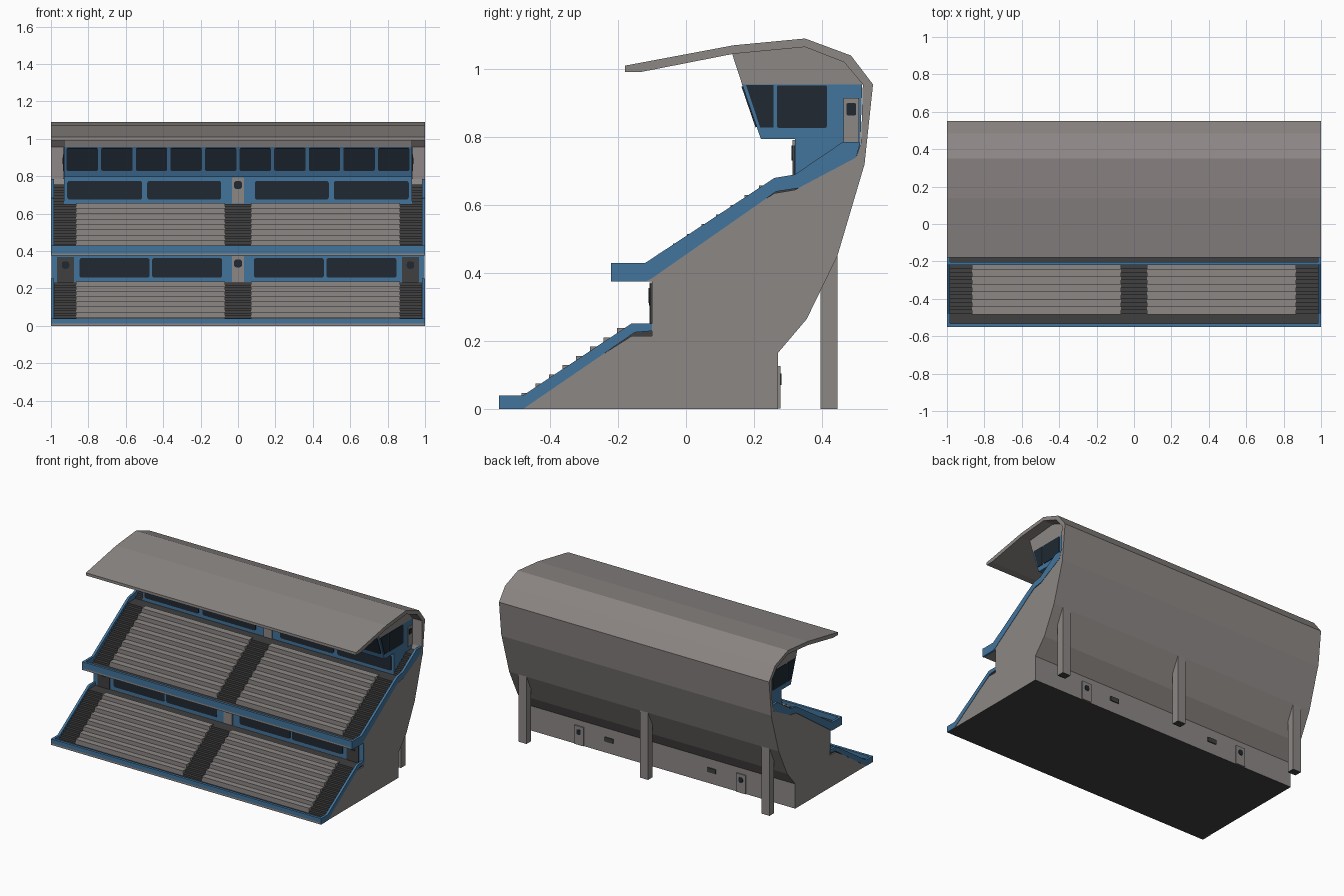
import bpy, bmesh, math
from mathutils import Vector


def mat(name, r, g, b):
    m = bpy.data.materials.new(name)
    m.diffuse_color = (r, g, b, 1)
    return m


GRAY = mat("warm gray", 0.265, 0.243, 0.235)
BLUE = mat("blue", 0.055, 0.175, 0.335)
DARK = mat("dark gray", 0.05, 0.05, 0.05)
GLASS = mat("dark glass", 0.014, 0.022, 0.032)


def solid(name, ring, offset, material, dark_base=False):
    """Extrude a ring of points along an offset into a closed solid."""
    bm = bmesh.new()
    a = [bm.verts.new(p) for p in ring]
    b = [bm.verts.new(Vector(p) + Vector(offset)) for p in ring]
    bm.faces.new(a)
    bm.faces.new(b[::-1])
    n = len(a)
    for i in range(n):
        bm.faces.new((a[i], b[i], b[(i + 1) % n], a[(i + 1) % n]))
    bmesh.ops.recalc_face_normals(bm, faces=bm.faces)
    if dark_base:
        for f in bm.faces:
            if f.normal.z < -0.9 and f.calc_center_median().z < 0.005:
                f.material_index = 1
    me = bpy.data.meshes.new(name)
    bm.to_mesh(me)
    bm.free()
    me.materials.append(material)
    if dark_base:
        me.materials.append(DARK)
    ob = bpy.data.objects.new(name, me)
    bpy.context.collection.objects.link(ob)
    return ob


def prism(name, yz, x0, x1, material, dark_base=False):
    return solid(name, [(x0, y, z) for y, z in yz], (x1 - x0, 0, 0), material, dark_base)


def box(name, x0, x1, y0, y1, z0, z1, material):
    return prism(name, [(y0, z0), (y1, z0), (y1, z1), (y0, z1)], x0, x1, material)


def plate(name, c, u, v, w, h, r, material, t=0.004):
    """Thin rounded rectangle lying on a wall."""
    c, u, v = Vector(c), Vector(u).normalized(), Vector(v).normalized()
    nrm = u.cross(v)
    ring = []
    for k, (sx, sy) in enumerate([(1, 1), (-1, 1), (-1, -1), (1, -1)]):
        for j in range(4):
            a = math.pi / 2 * (k + j / 3)
            px = sx * (w / 2 - r) + r * math.cos(a)
            py = sy * (h / 2 - r) + r * math.sin(a)
            ring.append(c + u * px + v * py - nrm * 0.001)
    return solid(name, ring, nrm * (t + 0.001), material)


X, Z = (1, 0, 0), (0, 0, 1)

# main concrete body
prism("main_body", [(-0.55, 0), (-0.55, 0.012), (-0.48, 0.012), (-0.16, 0.215),
                    (-0.10, 0.215), (-0.10, 0.376), (-0.22, 0.376), (-0.22, 0.388),
                    (-0.12, 0.388), (0.26, 0.635), (0.32, 0.645), (0.50, 0.74),
                    (0.525, 0.72), (0.445, 0.45), (0.355, 0.265), (0.27, 0.165),
                    (0.27, 0)], -0.998, 0.998, GRAY, True)

# curved roof and upper back shell
prism("roof_shell", [(-0.18, 0.992), (-0.18, 1.01), (0.14, 1.07), (0.35, 1.09),
                     (0.485, 1.04), (0.55, 0.955), (0.525, 0.72), (0.50, 0.74),
                     (0.515, 0.785), (0.52, 0.955), (0.465, 1.02), (0.35, 1.065),
                     (0.14, 1.045), (-0.13, 0.992)], -1, 1, GRAY)

# glazed booth under the roof
prism("booth", [(0.32, 0.64), (0.32, 0.795), (0.22, 0.795), (0.165, 0.955),
                (0.518, 0.955), (0.513, 0.785), (0.50, 0.70)], -0.93, 0.93, BLUE)
prism("booth_top", [(0.165, 0.955), (0.135, 1.047), (0.35, 1.068), (0.467, 1.022),
                    (0.521, 0.955)], -0.93, 0.93, GRAY)


# seating tiers: dark stairs over the full width, gray bench rows on top
def stairs(y0, z0, y1, z1, n):
    dy, dz = (y1 - y0) / n, (z1 - z0) / n
    pts = []
    for k in range(n):
        pts += [(y0 + k * dy, z0 + k * dz), (y0 + k * dy, z0 + (k + 1) * dz)]
    return pts


def tier(name, yf, y0, z0, y1, z1, yb, rows):
    prism(name + "_stairs", [(yf, z0 - 0.008), (yf, z0)] + stairs(y0, z0, y1, z1, rows * 2)
          + [(yb, z1), (yb, z1 - 0.03), (y1, z1 - 0.03), (y0 + 0.01, z0 - 0.008)],
          -0.99, 0.99, DARK)
    top = stairs(y0 - 0.003, z0 + 0.006, y1 - 0.003, z1 + 0.006, rows)
    top[0] = (y0 - 0.003, z0 - 0.004)
    for s in (-1, 1):
        prism(name + "_benches", top + [(y1, z1 + 0.006), (y1, z1 - 0.03), (y0 + 0.01, z0 - 0.004)],
              s * 0.07, s * 0.865, GRAY)


tier("lower_tier", -0.535, -0.48, 0.015, -0.16, 0.232, -0.098, 8)
tier("upper_tier", -0.205, -0.12, 0.395, 0.26, 0.652, 0.322, 9)

# front parapets
box("lower_front_parapet", -1, 1, -0.55, -0.533, 0.012, 0.04, BLUE)
box("upper_front_parapet", -1, 1, -0.22, -0.203, 0.388, 0.43, BLUE)

for s in (-1, 1):
    # side parapets following the slopes
    prism("lower_side_parapet", [(-0.55, 0), (-0.55, 0.04), (-0.48, 0.04), (-0.16, 0.252),
                                 (-0.10, 0.252), (-0.10, 0.23), (-0.15, 0.226), (-0.48, 0)],
          s * 0.984, s * 1.0, BLUE)
    prism("upper_side_parapet", [(-0.22, 0.375), (-0.22, 0.43), (-0.12, 0.43), (0.26, 0.68),
                                 (0.32, 0.69), (0.46, 0.785), (0.513, 0.785), (0.50, 0.74),
                                 (0.33, 0.65), (0.265, 0.64), (-0.10, 0.385), (-0.12, 0.375)],
          s * 0.984, s * 1.0, BLUE)
    # side steps up to the booth door
    prism("booth_steps", stairs(0.32, 0.652, 0.46, 0.757, 7)
          + [(0.513, 0.757), (0.50, 0.735), (0.33, 0.64)], s * 0.928, s * 0.99, DARK)
    # booth end windows and door
    prism("booth_end_window", [(0.177, 0.953), (0.218, 0.828), (0.257, 0.828), (0.257, 0.953)],
          s * 0.929, s * 0.934, GLASS)
    plate("booth_end_window", (s * 0.93, 0.341, 0.89), (0, s, 0), Z, 0.146, 0.125, 0.004, GLASS)
    plate("booth_door", (s * 0.93, 0.486, 0.85), (0, s, 0), Z, 0.046, 0.13, 0.002, GRAY, 0.005)
    plate("booth_door_window", (s * 0.935, 0.486, 0.882), (0, s, 0), Z, 0.028, 0.036, 0.004, GLASS, 0.003)
    # windows in the walls behind each tier
    for x, w in ((0.272, 0.375), (0.66, 0.375)):
        plate("lower_wall_window", (s * x, -0.10, 0.31), X, Z, w, 0.105, 0.012, GLASS)
    for x, w in ((0.288, 0.395), (0.713, 0.40)):
        plate("upper_wall_window", (s * x, 0.32, 0.725), X, Z, w, 0.10, 0.012, GLASS)
    # dark side doors of the lower tier
    plate("lower_side_door", (s * 0.922, -0.10, 0.301), X, Z, 0.09, 0.136, 0.003, DARK, 0.006)
    plate("side_door_window", (s * 0.922, -0.106, 0.325), X, Z, 0.04, 0.04, 0.015, GLASS, 0.003)
    # rear doors and vents
    plate("rear_door", (s * 0.6, 0.27, 0.064), (-1, 0, 0), Z, 0.07, 0.125, 0.002, GRAY, 0.008)
    plate("rear_door_window", (s * 0.6, 0.278, 0.088), (-1, 0, 0), Z, 0.03, 0.035, 0.01, GLASS, 0.003)
    plate("rear_vent", (s * 0.38, 0.27, 0.09), (-1, 0, 0), Z, 0.065, 0.03, 0.003, DARK, 0.006)

# blue facing on the lower rear wall
box("lower_wall_facing", -0.998, 0.998, -0.1005, -0.09, 0.235, 0.376, BLUE)

# central doors
for name, y, z in (("lower", -0.10, 0.304), ("upper", 0.32, 0.723)):
    plate(name + "_centre_door", (0, y, z), X, Z, 0.064, 0.138, 0.003, GRAY, 0.007)
    plate(name + "_centre_door_window", (0, y - 0.007, z + 0.03), X, Z, 0.044, 0.044, 0.016, GLASS, 0.003)

# slanted front panes of the booth
for i in range(10):
    plate("booth_front_window", ((i - 4.5) * 0.185, 0.1875, 0.89), X, (0, -0.055, 0.16),
          0.168, 0.127, 0.008, GLASS)

# rear support legs
for x in (-0.9, 0, 0.9):
    prism("rear_leg", [(0.395, 0), (0.445, 0), (0.445, 0.455), (0.395, 0.36)],
          x - 0.03, x + 0.03, GRAY, True)
